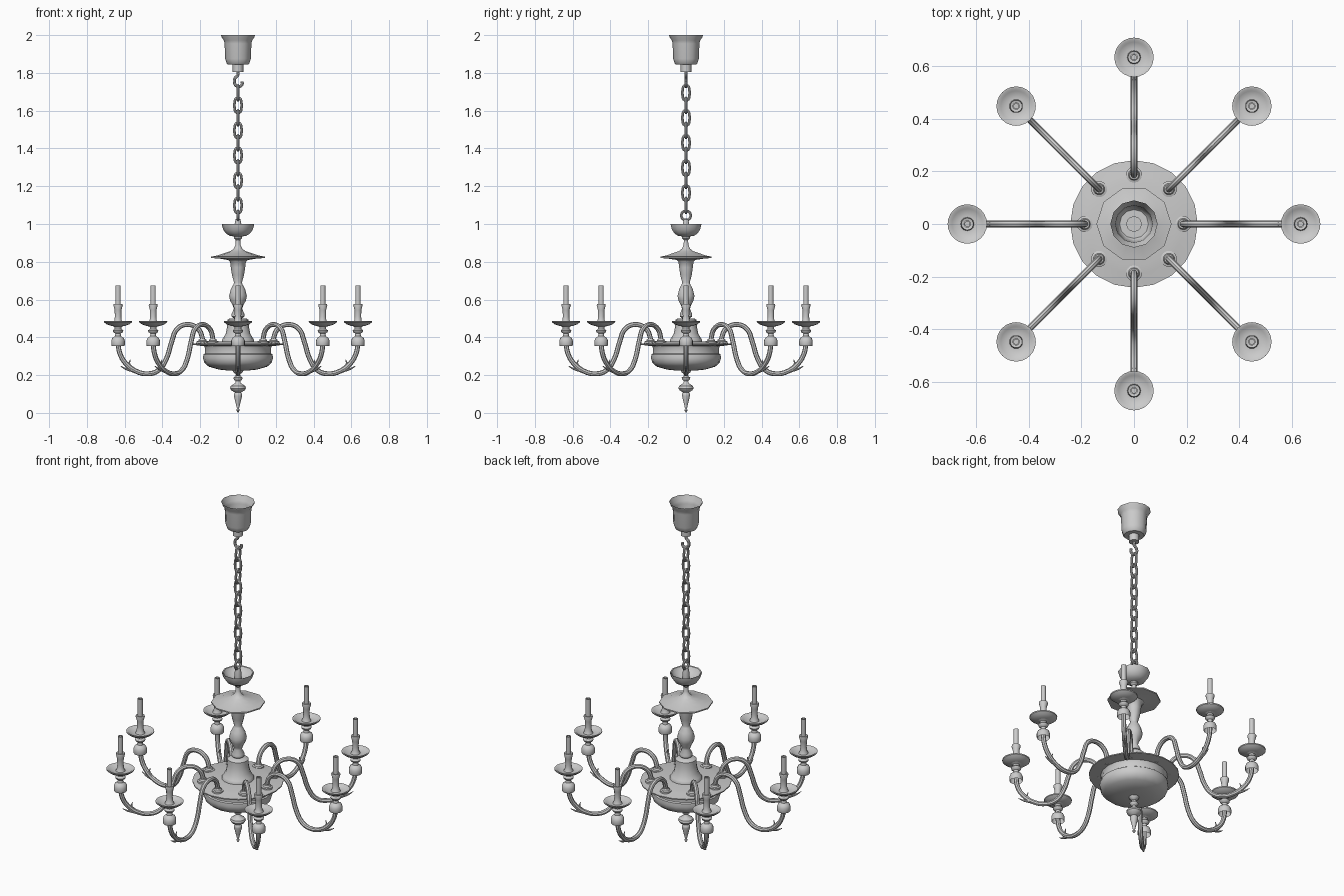
import bpy, bmesh, math
from mathutils import Matrix, Vector


def add(name, mesh, matrix=None, angle=40):
    mesh.shade_smooth()
    mesh.set_sharp_from_angle(angle=math.radians(angle))
    ob = bpy.data.objects.new(name, mesh)
    bpy.context.collection.objects.link(ob)
    if matrix:
        ob.matrix_world = matrix
    return ob


def lathe(name, profile, n):
    """Revolve (radius, z) points about z; a zero radius closes the end."""
    bm = bmesh.new()
    rings = []
    for r, z in profile:
        if r == 0:
            rings.append([bm.verts.new((0, 0, z))] * n)
        else:
            rings.append([bm.verts.new((r * math.cos(math.tau * i / n),
                                        r * math.sin(math.tau * i / n), z)) for i in range(n)])
    for a, b in zip(rings, rings[1:]):
        for i in range(n):
            j = (i + 1) % n
            bm.faces.new(list(dict.fromkeys((a[i], a[j], b[j], b[i]))))
    bmesh.ops.recalc_face_normals(bm, faces=bm.faces[:])
    me = bpy.data.meshes.new(name)
    bm.to_mesh(me)
    bm.free()
    return me


def tube(name, pts, radius, cyclic=False, taper=False, res=4, sides=2):
    """Round tube along (x, z) points in the xz plane, returned as a mesh."""
    cu = bpy.data.curves.new(name, 'CURVE')
    cu.dimensions = '3D'
    cu.bevel_depth, cu.bevel_resolution, cu.resolution_u = radius, sides, res
    cu.use_fill_caps = not cyclic
    sp = cu.splines.new('BEZIER')
    sp.bezier_points.add(len(pts) - 1)
    for i, (bp, p) in enumerate(zip(sp.bezier_points, pts)):
        bp.co = (p[0], 0, p[1])
        bp.handle_left_type = bp.handle_right_type = 'AUTO'
        bp.radius = 1 - 0.85 * i / (len(pts) - 1) if taper else 1
    sp.use_cyclic_u = cyclic
    ob = bpy.data.objects.new(name, cu)
    bpy.context.collection.objects.link(ob)
    bpy.context.view_layer.update()
    me = bpy.data.meshes.new_from_object(ob.evaluated_get(bpy.context.evaluated_depsgraph_get()))
    me.name = name
    bpy.data.objects.remove(ob)
    bpy.data.curves.remove(cu)
    return me


# Ceiling canopy, open at the top, and its stem
add("ceiling_canopy", lathe("ceiling_canopy", [
    (0.09, 2.0), (0.087, 1.99), (0.075, 1.972), (0.071, 1.955), (0.068, 1.875), (0.06, 1.85),
    (0.055, 1.845), (0.028, 1.845), (0.028, 1.805), (0, 1.805)], 12))

# Hook under the canopy
add("chain_hook", tube("chain_hook", [
    (0, 1.81), (0, 1.79), (-0.017, 1.77), (-0.019, 1.75), (-0.009, 1.732), (0.008, 1.728),
    (0.022, 1.74), (0.021, 1.755)], 0.008))

# Chain of links alternating by a quarter turn
w, h = 0.017, 0.04
link = tube("chain_link", [(w, -h + w), (w, h - w), (w * 0.7, h - w * 0.3), (0, h),
                           (-w * 0.7, h - w * 0.3), (-w, h - w), (-w, -h + w),
                           (-w * 0.7, -h + w * 0.3), (0, -h), (w * 0.7, -h + w * 0.3)],
            0.007, cyclic=True, res=2)
for i in range(10):
    turn = Matrix.Rotation(math.pi / 2 * ((i + 1) % 2), 4, 'Z')
    add(f"chain_link_{i + 1}", link, Matrix.Translation((0, 0, 1.694 - 0.0662 * i)) @ turn)

# Ring joining chain and column
circle = [(0.025 * math.cos(math.tau * i / 8), 0.025 * math.sin(math.tau * i / 8)) for i in range(8)]
add("column_ring", tube("column_ring", circle, 0.007, cyclic=True, res=2),
    Matrix.Translation((0, 0, 1.045)) @ Matrix.Rotation(math.pi / 2, 4, 'Z'))

# Turned column: upper cup, wide plate, baluster and bell
add("upper_cup", lathe("upper_cup", [
    (0, 1.03), (0.013, 1.025), (0.018, 1.0), (0.018, 0.96), (0.04, 0.96), (0.07, 0.98),
    (0.08, 0.998), (0.086, 1.0), (0.084, 0.99), (0.078, 0.97), (0.064, 0.95), (0.045, 0.938),
    (0.022, 0.934), (0.022, 0.927), (0.012, 0.92)], 10))
add("column_plate", lathe("column_plate", [
    (0.022, 0.925), (0.012, 0.915), (0.013, 0.89), (0.022, 0.87), (0.04, 0.856), (0.075, 0.845),
    (0.11, 0.833), (0.143, 0.827), (0.143, 0.82), (0.1, 0.817), (0.055, 0.81)], 10))
add("baluster", lathe("baluster", [
    (0.055, 0.812), (0.042, 0.8), (0.038, 0.77), (0.032, 0.73), (0.021, 0.69), (0.024, 0.68),
    (0.038, 0.655), (0.047, 0.62), (0.042, 0.595), (0.026, 0.565), (0.022, 0.55),
    (0.034, 0.525), (0.034, 0.51), (0.02, 0.5)], 10))
add("bell", lathe("bell", [
    (0, 0.5), (0.045, 0.5), (0.056, 0.492), (0.056, 0.478), (0.058, 0.455), (0.065, 0.42),
    (0.079, 0.395), (0.086, 0.385), (0.086, 0.375)], 16))

# Bowl with flange
add("bowl", lathe("bowl", [
    (0, 0.378), (0.16, 0.378), (0.19, 0.373), (0.243, 0.366), (0.243, 0.36), (0.18, 0.355),
    (0.175, 0.345), (0.176, 0.315), (0.183, 0.31), (0.185, 0.29), (0.178, 0.265),
    (0.155, 0.245), (0.1, 0.229), (0.05, 0.224), (0, 0.223)], 20))

# Bottom finial
add("finial", lathe("finial", [
    (0.03, 0.228), (0.025, 0.215), (0.011, 0.205), (0.013, 0.195), (0.024, 0.187), (0.022, 0.177),
    (0.012, 0.168), (0.015, 0.158), (0.039, 0.142), (0.042, 0.13), (0.036, 0.12), (0.016, 0.108),
    (0.022, 0.1), (0.022, 0.09), (0.012, 0.05), (0.006, 0.025), (0.008, 0.012), (0, 0)], 10))

# Shared meshes for one candle arm, pointing along +x
arm = tube("arm", [(0.187, 0.355), (0.19, 0.4), (0.213, 0.447), (0.27, 0.468), (0.322, 0.445),
                   (0.35, 0.38), (0.38, 0.285), (0.42, 0.226), (0.475, 0.207), (0.54, 0.221),
                   (0.597, 0.265), (0.627, 0.32), (0.635, 0.375)], 0.013)
leaf_low = tube("leaf_low", [(0.53, 0.217), (0.565, 0.226), (0.595, 0.233), (0.622, 0.248)],
                0.012, taper=True, res=3)
leaf_high = tube("leaf_high", [(0.54, 0.222), (0.565, 0.243), (0.575, 0.26), (0.57, 0.282)],
                 0.011, taper=True, res=3)
rosette = lathe("rosette", [(0, 0.392), (0.018, 0.392), (0.022, 0.382), (0.031, 0.379), (0.031, 0.37)], 12)
holder = lathe("holder", [
    (0.034, 0.355), (0.036, 0.36), (0.036, 0.382), (0.03, 0.397), (0.016, 0.406), (0.014, 0.42),
    (0.025, 0.427), (0.028, 0.436), (0.018, 0.445), (0.018, 0.455), (0.03, 0.46)], 16)
dish = lathe("drip_dish", [
    (0, 0.475), (0.03, 0.472), (0.058, 0.478), (0.066, 0.485), (0.075, 0.486), (0.074, 0.48),
    (0.06, 0.469), (0.035, 0.46), (0, 0.458)], 24)
candle = lathe("candle", [
    (0.026, 0.473), (0.02, 0.485), (0.017, 0.51), (0.018, 0.545), (0.025, 0.57), (0.023, 0.577),
    (0.014, 0.575), (0.014, 0.675), (0.009, 0.675), (0.009, 0.65), (0, 0.65)], 12)

# Eight arms around the bowl
for k in range(8):
    spin = Matrix.Rotation(math.tau * k / 8, 4, 'Z')
    for me in (arm, leaf_low, leaf_high):
        add(f"{me.name}_{k + 1}", me, spin)
    add(f"rosette_{k + 1}", rosette, spin @ Matrix.Translation((0.188, 0, 0)))
    for me in (holder, dish, candle):
        add(f"{me.name}_{k + 1}", me, spin @ Matrix.Translation((0.635, 0, 0)))
